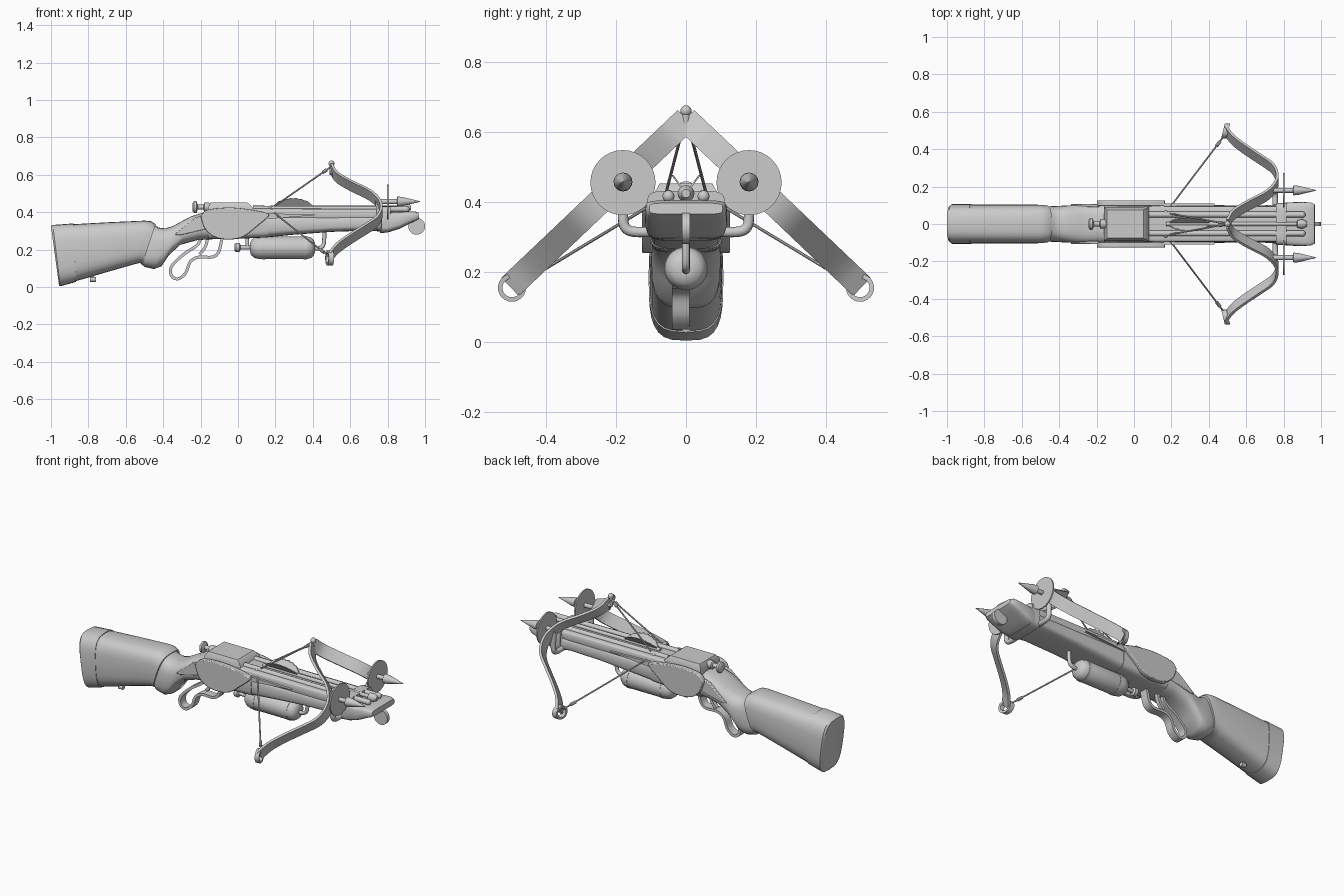
import bpy, bmesh, math
from mathutils import Vector

if "Cube" in bpy.data.objects:
    bpy.data.objects.remove(bpy.data.objects["Cube"])

grey = bpy.data.materials.new("grey")
grey.diffuse_color = (0.6, 0.6, 0.6, 1)
grey.use_nodes = True
grey.node_tree.nodes["Principled BSDF"].inputs["Base Color"].default_value = grey.diffuse_color


def finish(name, bm, angle=40):
    bmesh.ops.recalc_face_normals(bm, faces=bm.faces)
    me = bpy.data.meshes.new(name)
    bm.to_mesh(me)
    bm.free()
    ob = bpy.data.objects.new(name, me)
    bpy.context.collection.objects.link(ob)
    me.materials.append(grey)
    bpy.ops.object.select_all(action='DESELECT')
    ob.select_set(True)
    bpy.context.view_layer.objects.active = ob
    bpy.ops.object.shade_smooth_by_angle(angle=math.radians(angle))
    return ob


def skin(name, rings, angle=40):
    """Join equal rings of points into a capped skin."""
    bm = bmesh.new()
    vs = [[bm.verts.new(p) for p in r] for r in rings]
    n = len(vs[0])
    for a, b in zip(vs, vs[1:]):
        for i in range(n):
            bm.faces.new((a[i], a[(i + 1) % n], b[(i + 1) % n], b[i]))
    bm.faces.new(vs[0])
    bm.faces.new(vs[-1])
    return finish(name, bm, angle)


def loft(name, stations, power=3.0, n=28, y=0):
    """Stations: x at top, x at bottom, z top, z bottom, half width."""
    rings = []
    for xt, xb, zt, zb, w in stations:
        ring = []
        for i in range(n):
            a = 2 * math.pi * i / n
            c, s = math.cos(a), math.sin(a)
            u = math.copysign(abs(c) ** (2 / power), c)
            v = math.copysign(abs(s) ** (2 / power), s)
            k = (v + 1) / 2
            ring.append((xb + (xt - xb) * k, y + u * w, zb + (zt - zb) * k))
        rings.append(ring)
    return skin(name, rings)


def lathe(name, profile, y, z, n=24):
    """Turned part along x; profile is (x, radius)."""
    return skin(name, [[(x, y + r * math.cos(2 * math.pi * i / n), z + r * math.sin(2 * math.pi * i / n))
                        for i in range(n)] for x, r in profile])


def plate(name, outline, y0, y1, bevel=0.0):
    """Side outline (x, z) extruded across y."""
    ob = skin(name, [[(x, y, z) for x, z in outline] for y in (y0, y1)])
    if bevel:
        m = ob.modifiers.new("bevel", 'BEVEL')
        m.width, m.segments, m.limit_method = bevel, 2, 'ANGLE'
    return ob


def spline(pts, steps=6):
    """Catmull-Rom points through pts."""
    p = [Vector(q) for q in pts]
    p = [2 * p[0] - p[1]] + p + [2 * p[-1] - p[-2]]
    out = []
    for i in range(1, len(p) - 2):
        a, b, c, d = p[i - 1:i + 3]
        for k in range(steps):
            t = k / steps
            out.append(0.5 * (2 * b + (c - a) * t + (2 * a - 5 * b + 4 * c - d) * t * t
                              + (3 * b - a - 3 * c + d) * t ** 3))
    return out + [p[-2]]


def strip(name, pts, side, hw, ht):
    """Flat band swept along pts, wide along side."""
    rings, side = [], Vector(side).normalized()
    for i, p in enumerate(pts):
        t = (pts[min(i + 1, len(pts) - 1)] - pts[max(i - 1, 0)]).normalized()
        nrm = t.cross(side).normalized()
        rings.append([p + side * a * hw + nrm * b * ht for a, b in ((1, 1), (-1, 1), (-1, -1), (1, -1))])
    return skin(name, rings)


def tube(name, pts, r, n=10):
    pts = [Vector(p) for p in pts]
    rings, ref = [], None
    for i, p in enumerate(pts):
        t = (pts[min(i + 1, len(pts) - 1)] - pts[max(i - 1, 0)]).normalized()
        if ref is None:
            ref = t.orthogonal()
        ref = (ref - t * ref.dot(t)).normalized()
        b = t.cross(ref)
        rings.append([p + r * (ref * math.cos(2 * math.pi * i / n) + b * math.sin(2 * math.pi * i / n))
                      for i in range(n)])
    return skin(name, rings)


def ball(name, c, r):
    bm = bmesh.new()
    bmesh.ops.create_uvsphere(bm, u_segments=16, v_segments=10, radius=r)
    bmesh.ops.translate(bm, verts=bm.verts, vec=c)
    return finish(name, bm)


# Shoulder stock with pistol grip and wrist
loft("butt_plate", [(-1.0, -.957, .325, .01, .095), (-.99, -.95, .332, .004, .106),
                    (-.88, -.865, .34, .028, .107)], 3.2)
loft("stock", [(-.88, -.865, .336, .032, .104), (-.70, -.70, .346, .08, .104),
               (-.50, -.56, .355, .12, .104), (-.465, -.53, .352, .128, .102),
               (-.44, -.51, .335, .126, .10)], 3.2)
loft("grip_wrist", [(-.45, -.53, .335, .135, .085), (-.425, -.50, .318, .108, .094), (-.39, -.45, .313, .096, .096),
                    (-.35, -.41, .325, .11, .098), (-.30, -.37, .352, .17, .10), (-.25, -.31, .378, .225, .102),
                    (-.19, -.22, .397, .25, .103), (-.10, -.10, .405, .26, .103)], 3)
tube("sling_stud", [(-.78, 0, .06), (-.775, 0, .04)], .008)
lathe("sling_knob", [(-.79, .013), (-.76, .013)], 0, .04, 12)

# Receiver and rear block
loft("receiver", [(-.16, -.16, .405, .255, .103), (.0, .0, .41, .258, .105), (.16, .16, .415, .265, .105)], 5)
skin("rear_block", [[(x0, -w, z), (x1, -w, z), (x1, w, z), (x0, w, z)]
                    for z, x0, x1, w in ((.39, -.16, .085, .092), (.425, -.16, .08, .09),
                                         (.452, -.145, .05, .076))])
lathe("rear_knob", [(-.242, .022), (-.235, .032), (-.222, .032), (-.215, .013), (-.185, .013),
                    (-.18, .024), (-.155, .024), (-.14, .015)], 0, .427)

# Fore-end, rails and nose
loft("fore_end", [(.15, .15, .39, .265, .103), (.30, .30, .385, .28, .103), (.50, .50, .385, .295, .10),
                  (.70, .70, .385, .302, .10), (.78, .78, .385, .295, .105)], 4)
loft("barrel_bed", [(.05, .05, .42, .36, .095), (.78, .78, .418, .36, .095)], 7)
loft("nose", [(.75, .76, .40, .288, .10), (.80, .80, .40, .292, .113), (.86, .86, .402, .31, .117),
              (.90, .92, .405, .34, .117), (.945, .95, .405, .353, .115), (.965, .968, .397, .365, .105)], 5)
loft("nose_band", [(.76, .76, .432, .29, .112), (.815, .815, .432, .295, .112)], 6)
plate("nose_disc", [(.955 + .045 * math.cos(a * math.pi / 14), .325 + .045 * math.sin(a * math.pi / 14))
                    for a in range(28)], -.011, .011)
for s in (-1, 1):
    tube("side_rail", [(.08, s * .05, .419), (.90, s * .05, .416)], .016)
    ball("rail_end", (.90, s * .05, .416), .017)

# Central bolt with two vanes
lathe("centre_bolt", [(.17, .011), (.87, .011), (.875, .022), (.905, .024), (.925, .012)], 0, .424, 16)
for s in (-1, 1):
    ridge = [(.19 + .21 * i / 14, .012 + .044 * math.sin(math.pi * i / 14) ** .6 - .005 * (i % 2))
             for i in range(15)]
    line = [(x, s * .7 * h, .424 + .95 * h) for x, h in [(.40, 0), (.19, 0)] + ridge]
    skin("vane", [[(x, y + d, z) for x, y, z in line] for d in (-.003, .003)])

# Side plates
for s in (-1, 1):
    rim = spline([(-.2, 0, .375), (-.165, 0, .412), (-.05, 0, .425), (.06, 0, .415), (.155, 0, .395), (.16, 0, .375),
                  (.09, 0, .315), (.03, 0, .27), (-.04, 0, .254), (-.12, 0, .265), (-.175, 0, .31), (-.2, 0, .375)], 4)
    plate("side_plate", [(p.x, p.z) for p in rim[:-1]], s * .095, s * .126, .008)
    plate("rear_side_plate", [(-.34, .28), (-.31, .277), (-.17, .31), (-.19, .385), (-.23, .37)], s * .09, s * .108, .004)
    plate("plate_spike", [(.14, .395), (.43, .386), (.14, .362)], s * .09, s * .109)

# Lever loop and trigger
lever = spline([(-.20, 0, .26), (-.22, 0, .222), (-.29, 0, .175), (-.355, 0, .11), (-.355, 0, .06), (-.32, 0, .044),
                (-.28, 0, .075), (-.255, 0, .135), (-.21, 0, .16), (-.14, 0, .16), (-.105, 0, .185), (-.085, 0, .26)])
strip("lever", [p + Vector((0, -.015, 0)) for p in lever], (0, 1, 0), .025, .008)
strip("trigger", spline([(-.16, 0, .27), (-.175, 0, .215), (-.205, 0, .175)]), (0, 1, 0), .012, .008)

# Gas cylinder with valve and hook
lathe("cylinder", [(.065, .025), (.072, .042), (.09, .055), (.115, .061), (.365, .061), (.39, .055),
                   (.405, .042), (.412, .02)], 0, .21, 28)
lathe("cylinder_valve", [(-.018, .018), (-.012, .024), (.008, .024), (.014, .012), (.07, .012)], 0, .212, 16)
tube("front_hook", spline([(.40, 0, .205), (.435, 0, .208), (.458, 0, .23), (.462, 0, .30)]), .011)
tube("rear_hook", [(.05, 0, .212), (.05, 0, .275)], .01)
for x in (.13, .35):
    lathe("cylinder_band", [(x, .063), (x + .015, .063)], 0, .21, 28)

# Twin bows, strings, discs and side bolts
BEND = [.50, .53, .61, .705, .755, .765, .74, .67, .595, .53, .49]
for s in (-1, 1):
    path = spline([(x, s * .5 * i / 10, .635 - .475 * i / 10) for i, x in enumerate(BEND)], 4)
    strip("bow", path, (0, s * .69, .724), .036, .007)
    bm = bmesh.new()
    rings = []
    for k in range(24):  # tip ring
        a = 2 * math.pi * k / 24
        rings.append([bm.verts.new((.49 + dx + .25 * r * math.cos(a), s * (.497 + r * math.cos(a)), .155 + r * math.sin(a)))
                      for r, dx in ((.04, -.014), (.04, .014), (.027, .014), (.027, -.014))])
    for k in range(24):
        p, q = rings[k], rings[(k + 1) % 24]
        for j in range(4):
            bm.faces.new((p[j], p[(j + 1) % 4], q[(j + 1) % 4], q[j]))
    finish("tip_ring", bm)
    nock = Vector((.17, s * .06, .415))
    for tip in (Vector((.50, 0, .645)), Vector((.485, s * .475, .165))):
        tube("string", [nock, tip], .0045, 8)
        d = tip - nock
        tube("string_sleeve", [nock + d * .86, nock + d * .92], .009, 8)
    ball("string_nock", nock, .013)
    # mounting arm
    tube("arm", spline([(.755, s * .09, .315), (.755, s * .15, .315), (.755, s * .175, .33),
                        (.755, s * .18, .37), (.75, s * .18, .455)]), .015)
    lathe("disc", [(.796, .093), (.804, .093)], s * .18, .455, 32)
    lathe("side_bolt", [(.735, .013), (.85, .013), (.852, .027), (.875, .025), (.972, .002)], s * .18, .457, 16)
tube("top_tip_post", [(.50, 0, .60), (.50, 0, .65)], .012)
ball("top_tip", (.50, 0, .66), .016)
